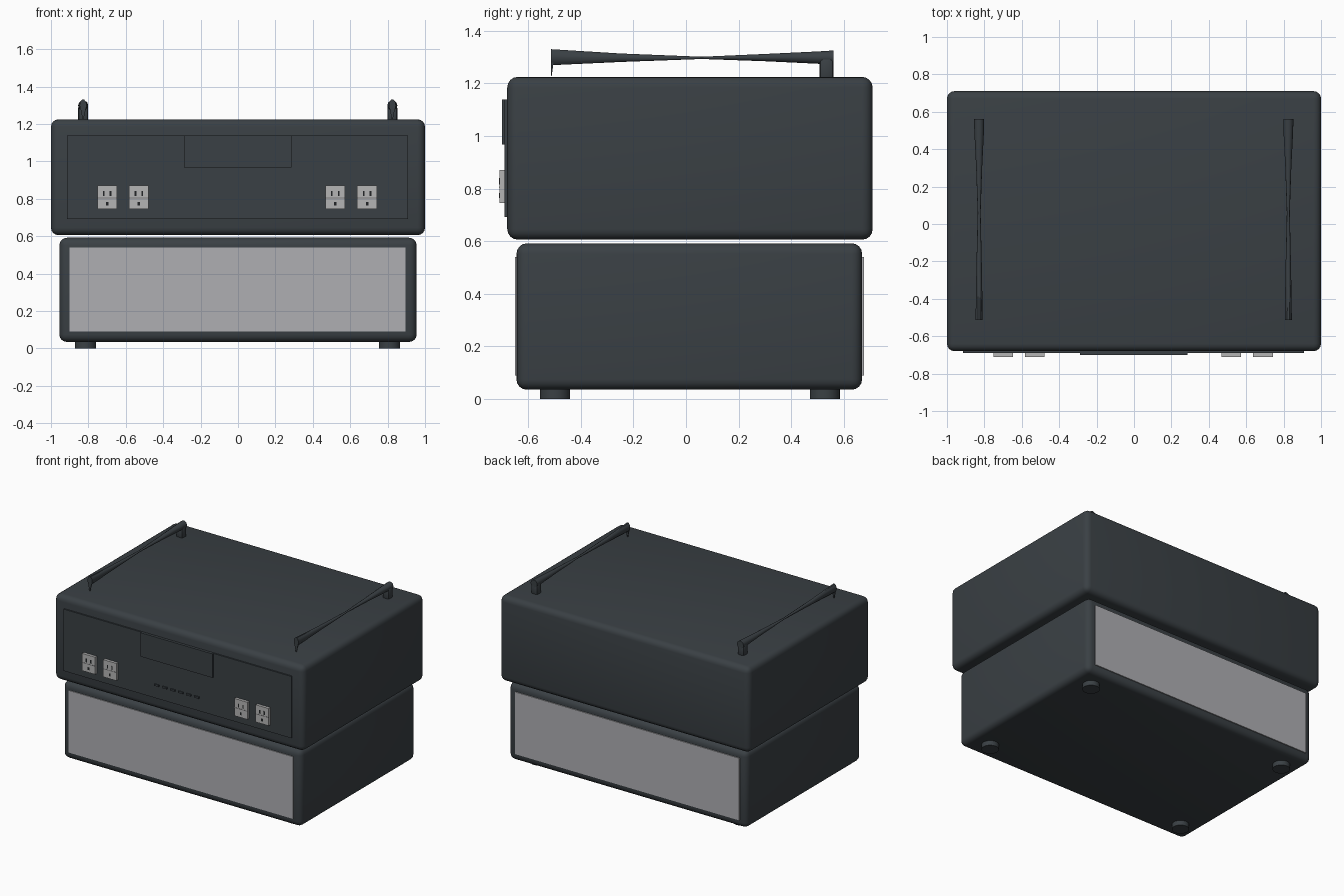
import bpy, bmesh, math
from mathutils import Vector

old = bpy.data.objects.get("Cube")
if old:
    bpy.data.objects.remove(old, do_unlink=True)


def material(name, rgb):
    m = bpy.data.materials.new(name)
    m.use_nodes = True
    m.diffuse_color = (*rgb, 1)
    m.node_tree.nodes["Principled BSDF"].inputs["Base Color"].default_value = (*rgb, 1)
    return m


CHARCOAL = material("charcoal", (0.042, 0.051, 0.058))
LIGHT = material("light_grey", (0.43, 0.43, 0.45))
SOCKET = material("socket_grey", (0.46, 0.46, 0.46))
SEAM = material("seam_grey", (0.2, 0.2, 0.21))
BLACK = material("slot_black", (0.015, 0.017, 0.019))


def finish(name, bm, mat, smooth=False):
    bmesh.ops.recalc_face_normals(bm, faces=bm.faces)
    me = bpy.data.meshes.new(name)
    bm.to_mesh(me)
    bm.free()
    me.materials.append(mat)
    ob = bpy.data.objects.new(name, me)
    bpy.context.collection.objects.link(ob)
    if smooth:
        bpy.ops.object.select_all(action="DESELECT")
        ob.select_set(True)
        bpy.context.view_layer.objects.active = ob
        bpy.ops.object.shade_smooth_by_angle(angle=math.radians(40))
    return ob


def box(name, x, y, z, mat, radius=0, segments=4):
    """Box from (min, max) pairs, with optional rounded edges."""
    bm = bmesh.new()
    bmesh.ops.create_cube(bm, size=1)
    for v in bm.verts:
        v.co = Vector([(a + b) / 2 + c * (b - a) for c, (a, b) in zip(v.co, (x, y, z))])
    if radius:
        bmesh.ops.bevel(bm, geom=bm.edges[:], offset=radius, segments=segments,
                        profile=0.5, affect="EDGES")
    return finish(name, bm, mat, radius > 0)


def plate(name, cx, cz, w, h, y, mat):
    return box(name, (cx - w / 2, cx + w / 2), y, (cz - h / 2, cz + h / 2), mat)


def loft(name, rings, mat):
    """Skin a list of equal-length point rings and cap both ends."""
    bm = bmesh.new()
    loops = [[bm.verts.new(p) for p in ring] for ring in rings]
    n = len(loops[0])
    for a, b in zip(loops, loops[1:]):
        for i in range(n):
            j = (i + 1) % n
            bm.faces.new((a[i], a[j], b[j], b[i]))
    bm.faces.new(loops[0])
    bm.faces.new(loops[-1])
    return finish(name, bm, mat, True)


# Rounded cabinets
box("upper_cabinet", (-1, 1), (-0.68, 0.71), (0.606, 1.225), CHARCOAL, 0.04)
box("lower_cabinet", (-0.955, 0.955), (-0.645, 0.67), (0.035, 0.592), CHARCOAL, 0.04)

# Light panels on the front and back of the lower cabinet
box("front_light_panel", (-0.9, 0.895), (-0.651, -0.64), (0.09, 0.54), LIGHT)
box("back_light_panel", (-0.9, 0.895), (0.665, 0.677), (0.09, 0.54), LIGHT)

# Control panel, display and row of buttons
box("control_panel", (-0.915, 0.91), (-0.69, -0.67), (0.693, 1.14), CHARCOAL)
box("display", (-0.29, 0.285), (-0.7, -0.68), (0.967, 1.14), CHARCOAL)
for i in range(6):
    plate(f"button_{i + 1}", -0.165 + i * 0.064, 0.79, 0.036, 0.013, (-0.698, -0.68), CHARCOAL)

# Power sockets
for i, x in enumerate((-0.7, -0.53, 0.52, 0.69)):
    tag = f"socket_{i + 1}"
    plate(tag, x, 0.808, 0.105, 0.125, (-0.71, -0.68), SOCKET)
    plate(tag + "_seam", x, 0.805, 0.105, 0.005, (-0.711, -0.708), SEAM)
    for side in (-1, 1):
        plate(f"{tag}_slot_{side}", x + side * 0.018, 0.828, 0.009, 0.026, (-0.711, -0.708), BLACK)
    plate(tag + "_ground", x, 0.774, 0.013, 0.02, (-0.711, -0.708), BLACK)

# Round feet
for x in (-0.815, 0.81):
    for y in (-0.498, 0.528):
        foot = bmesh.new()
        bmesh.ops.create_cone(foot, cap_ends=True, segments=32, radius1=0.057,
                              radius2=0.057, depth=0.05)
        bmesh.ops.translate(foot, verts=foot.verts, vec=(x, y, 0.025))
        finish("foot", foot, CHARCOAL, True)

# Tapered handles: y, bottom, top, half width at each station
STATIONS = ((-0.513, 1.268, 1.332, 0.019), (-0.25, 1.281, 1.315, 0.015),
            (0.06, 1.293, 1.302, 0.008), (0.3, 1.284, 1.313, 0.016),
            (0.5, 1.274, 1.323, 0.026), (0.562, 1.271, 1.327, 0.027))
SIDES = 10
for name, x in (("right", -0.828), ("left", 0.825)):
    rings = []
    for y, low, high, half in STATIONS:
        ring = []
        for k in range(SIDES):
            a = math.tau * k / SIDES
            ring.append((x + half * math.cos(a), y,
                         (low + high) / 2 + (high - low) / 2 * math.sin(a)))
        rings.append(ring)
    loft(name + "_handle_bar", rings, CHARCOAL)
    # Rear post, and the thin spike under the front end
    box(name + "_handle_post", (x - 0.027, x + 0.027), (0.508, 0.562), (1.21, 1.3),
        CHARCOAL, 0.015, 2)
    spike = [[(x + dx * w, -0.513 + dy, z) for dx, dy in ((-1, 0), (1, 0), (1, d), (-1, d))]
             for z, w, d in ((1.228, 0.003, 0.002), (1.3, 0.018, 0.012))]
    loft(name + "_handle_spike", spike, CHARCOAL)
